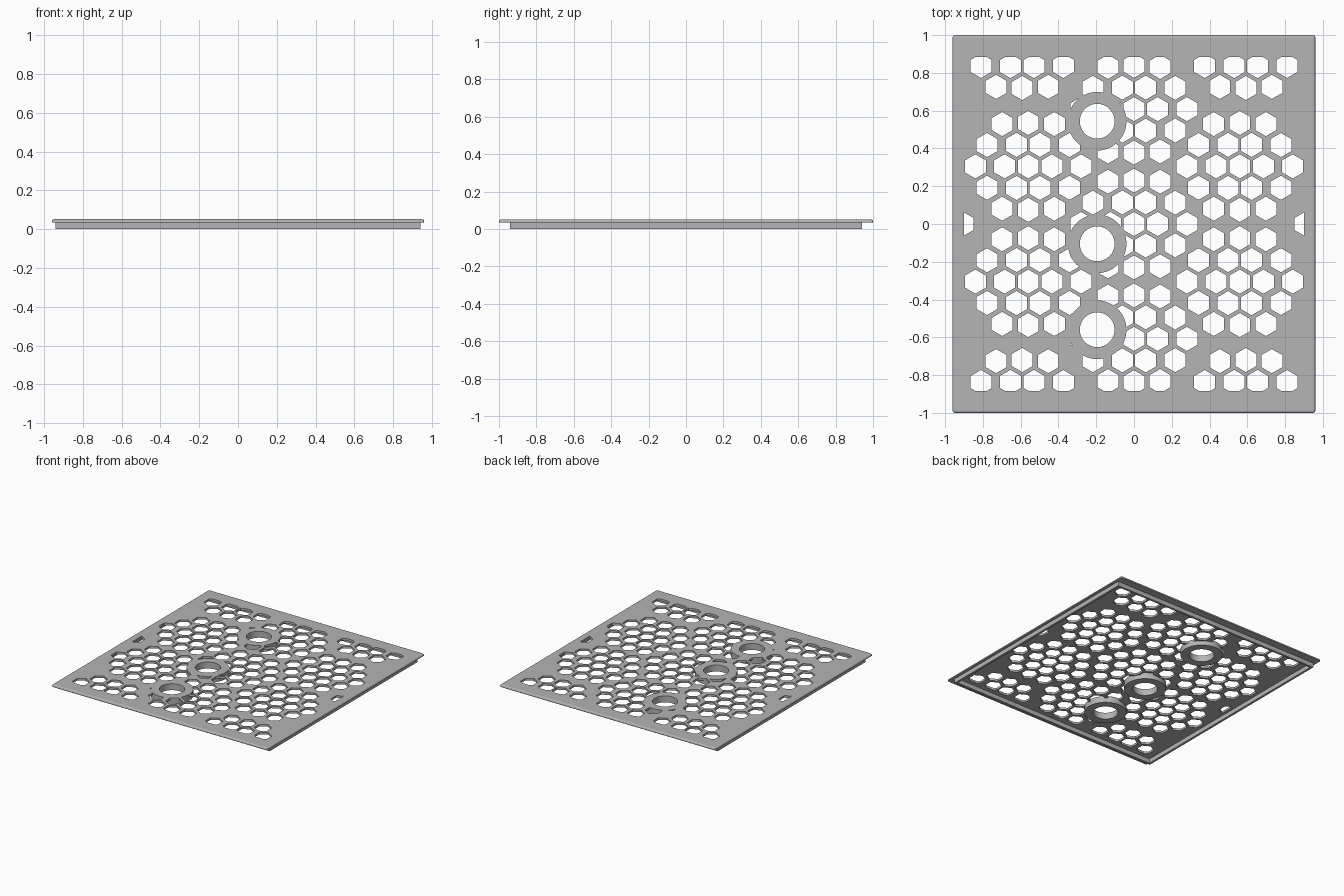
import bpy, bmesh, math
from mathutils import Vector

old = bpy.data.objects.get("Cube")
if old:
    bpy.data.objects.remove(old, do_unlink=True)

TOP, UNDER = 0.052, 0.035          # plate top and underside heights
HEX_R = 0.064                      # hexagon corner radius
CLIP_X, CLIP_Y = 0.90, 0.884       # limits of the perforated field
BOSS_X, BOSS_R, BORE_R = -0.195, 0.155, 0.092
BOSS_Y = (0.544, -0.105, -0.56)

grey = bpy.data.materials.new("plain grey")
grey.use_nodes = True
colour = (0.46, 0.46, 0.46, 1)
grey.diffuse_color = colour
grey.node_tree.nodes["Principled BSDF"].inputs["Base Color"].default_value = colour


def finish(bm, name):
    bmesh.ops.recalc_face_normals(bm, faces=bm.faces)
    mesh = bpy.data.meshes.new(name)
    bm.to_mesh(mesh)
    bm.free()
    mesh.materials.append(grey)
    obj = bpy.data.objects.new(name, mesh)
    bpy.context.collection.objects.link(obj)
    return obj


def extrude_up(bm, height):
    new = bmesh.ops.extrude_face_region(bm, geom=bm.faces[:])["geom"]
    verts = [v for v in new if isinstance(v, bmesh.types.BMVert)]
    bmesh.ops.translate(bm, verts=verts, vec=(0, 0, height))


def disc(bm, x, y, z, radius, sides):
    pts = [(x + radius * math.sin(math.tau * i / sides),
            y + radius * math.cos(math.tau * i / sides), z) for i in range(sides)]
    return bm.faces.new([bm.verts.new(p) for p in pts])


def cut(target, cutter):
    mod = target.modifiers.new("cut", "BOOLEAN")
    mod.operation, mod.solver, mod.object = "DIFFERENCE", "EXACT", cutter
    bpy.context.view_layer.objects.active = target
    bpy.ops.object.modifier_apply(modifier=mod.name)
    bpy.data.objects.remove(cutter, do_unlink=True)


# Cover plate with a rounded upper rim
bm = bmesh.new()
bmesh.ops.create_cube(bm, size=1)
bmesh.ops.scale(bm, verts=bm.verts, vec=(1.92, 2, TOP - UNDER))
bmesh.ops.translate(bm, verts=bm.verts, vec=(0, 0, (TOP + UNDER) / 2))
rim = [e for e in bm.edges if max(v.co.z for v in e.verts) > TOP - 0.001]
bmesh.ops.bevel(bm, geom=rim, offset=0.012, segments=3, profile=0.5, affect="EDGES")
plate = finish(bm, "cover_plate")

# Honeycomb holes: flower clusters of nineteen hexagons, clipped to the field
petals = [(0, 0), (0.125, 0), (0.28, 0), (0.062, 0.114), (0.218, 0.113),
          (0.138, 0.224), (0, 0.23)]
clusters = [(0, 0), (0, 0.608), (0.56, 0.305), (0.592, 0.95), (1.185, 0)]


def mirrored(points):
    return {(x * sx, y * sy) for x, y in points for sx in (1, -1) for sy in (1, -1)}


bm = bmesh.new()
for cx, cy in sorted(mirrored(clusters)):
    for px, py in sorted(mirrored(petals)):
        x, y = cx + px, cy + py
        if abs(x) < CLIP_X + 0.05 and abs(y) < CLIP_Y + 0.05:
            disc(bm, x, y, 0, HEX_R, 6)
for normal, limit in (((1, 0, 0), CLIP_X), ((0, 1, 0), CLIP_Y)):
    for side in (1, -1):
        n = Vector(normal) * side
        bmesh.ops.bisect_plane(bm, geom=bm.verts[:] + bm.edges[:] + bm.faces[:],
                               plane_co=n * limit, plane_no=n, clear_outer=True)
extrude_up(bm, 0.1)
cut(plate, finish(bm, "hex_cutter"))

# Round openings that receive the bosses
bm = bmesh.new()
for y in BOSS_Y:
    disc(bm, BOSS_X, y, -0.02, BOSS_R, 64)
extrude_up(bm, 0.1)
cut(plate, finish(bm, "boss_cutter"))

# Bored bosses reaching down to the base level
for label, y in zip(("back", "middle", "front"), BOSS_Y):
    bm = bmesh.new()
    loops = []
    for radius in (BOSS_R, BORE_R):
        face = disc(bm, BOSS_X, y, 0, radius, 64)
        loops.append(face.verts[:])
        bmesh.ops.delete(bm, geom=[face], context="FACES_ONLY")
    outer, inner = loops
    for i in range(64):
        bm.faces.new((outer[i - 1], outer[i], inner[i], inner[i - 1]))
    extrude_up(bm, TOP)
    boss = finish(bm, label + "_boss")
    bpy.ops.object.select_all(action="DESELECT")
    boss.select_set(True)
    bpy.context.view_layer.objects.active = boss
    bpy.ops.object.shade_smooth_by_angle(angle=math.radians(30))

# Thin locating wall around the underside
bm = bmesh.new()
bmesh.ops.create_grid(bm, x_segments=1, y_segments=1, size=0.94)
centre = bm.faces[:]
bmesh.ops.inset_region(bm, faces=centre, thickness=0.025, use_boundary=True)
bmesh.ops.delete(bm, geom=centre, context="FACES")
extrude_up(bm, UNDER + 0.001)
finish(bm, "underside_wall")
